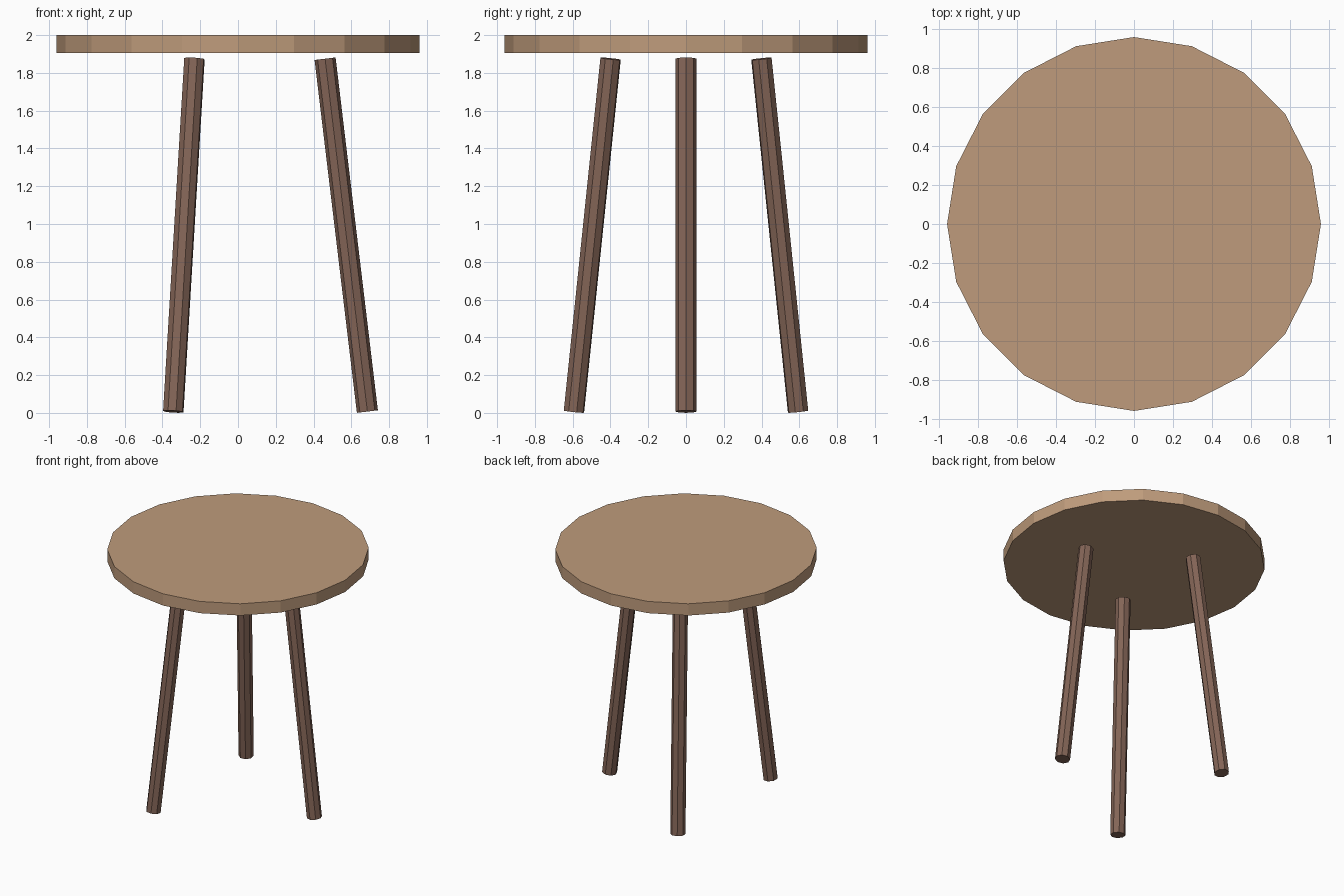
import bpy
from math import cos, sin, pi
from mathutils import Vector

if "Cube" in bpy.data.objects:
    bpy.data.objects.remove(bpy.data.objects["Cube"])


def material(name, rgb):
    m = bpy.data.materials.new(name)
    m.diffuse_color = (*rgb, 1)
    m.use_nodes = True
    m.node_tree.nodes["Principled BSDF"].inputs["Base Color"].default_value = m.diffuse_color
    return m


top_wood = material("light_wood", (0.52, 0.33, 0.20))
leg_wood = material("dark_wood", (0.23, 0.13, 0.095))

# Round 20-sided top
bpy.ops.mesh.primitive_cylinder_add(vertices=20, radius=0.96, depth=0.095,
                                    location=(0, 0, 1.9525))
top = bpy.context.object
top.name = "table_top"
top.data.materials.append(top_wood)

# Three splayed eight-sided legs, ending just below the top
for i, name in enumerate(("right_leg", "back_left_leg", "front_left_leg")):
    a = i * 2 * pi / 3
    out = Vector((cos(a), sin(a), 0))
    foot = out * 0.685 + Vector((0, 0, 0.007))
    head = out * 0.461 + Vector((0, 0, 1.875))
    axis = head - foot
    tilt = axis.angle(Vector((0, 0, 1)))
    bpy.ops.mesh.primitive_cylinder_add(vertices=8, radius=0.056, depth=axis.length,
                                        location=(foot + head) / 2,
                                        rotation=(0, -tilt, a))
    leg = bpy.context.object
    leg.name = name
    leg.data.materials.append(leg_wood)
